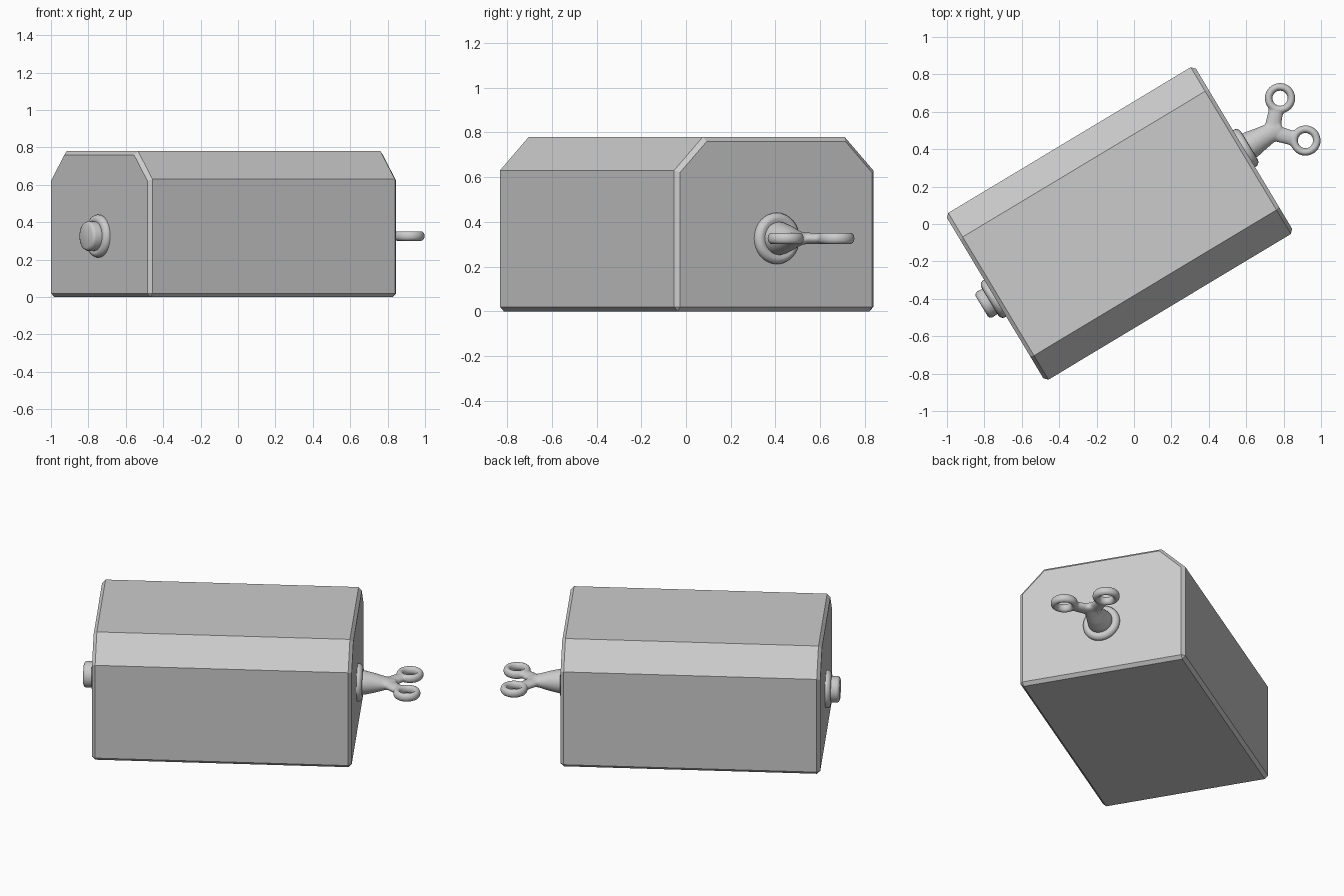
import bpy, bmesh, math
from mathutils import Matrix, Vector

cube = bpy.data.objects.get("Cube")
if cube:
    bpy.data.objects.remove(cube)

grey = bpy.data.materials.new("light_grey")
grey.use_nodes = True
grey.diffuse_color = (0.6, 0.6, 0.6, 1)
grey.node_tree.nodes["Principled BSDF"].inputs["Base Color"].default_value = (0.6, 0.6, 0.6, 1)

# The box lies turned on the ground; parts are built along local x
PLACE = Matrix.Translation((-0.077, 0.003, 0)) @ Matrix.Rotation(math.radians(31), 4, 'Z')
HALF_LEN, HALF_WID, TOP, CHAMFER, EDGE = 0.776, 0.52, 0.78, 0.15, 0.02
AXLE_Z = 0.326


def finish(name, bm, smooth=True):
    bmesh.ops.remove_doubles(bm, verts=bm.verts, dist=0.0001)
    bmesh.ops.recalc_face_normals(bm, faces=bm.faces)
    mesh = bpy.data.meshes.new(name)
    bm.to_mesh(mesh)
    bm.free()
    obj = bpy.data.objects.new(name, mesh)
    bpy.context.collection.objects.link(obj)
    obj.matrix_world = PLACE
    mesh.materials.append(grey)
    if smooth:
        bpy.ops.object.select_all(action='DESELECT')
        obj.select_set(True)
        bpy.context.view_layer.objects.active = obj
        bpy.ops.object.shade_smooth_by_angle(angle=math.radians(45))
    return obj


def loft(bm, rings):
    """Skin a row of equal-sized point rings and cap both ends."""
    loops = [[bm.verts.new(p) for p in ring] for ring in rings]
    n = len(loops[0])
    for a, b in zip(loops, loops[1:]):
        for i in range(n):
            j = (i + 1) % n
            bm.faces.new((a[i], a[j], b[j], b[i]))
    bm.faces.new(loops[0])
    bm.faces.new(loops[-1])


def ellipse(x, y, wide, high, lean=0.0, n=32):
    """Upright ellipse facing +x, turned about z by lean."""
    pts = []
    for i in range(n):
        a = math.tau * i / n
        w = wide * math.cos(a)
        pts.append((x - w * math.sin(lean), y + w * math.cos(lean), AXLE_Z + high * math.sin(a)))
    return pts


def section(x, inset):
    """House-shaped cross-section, shrunk evenly by inset."""
    w, t = HALF_WID - inset, TOP - inset
    c = CHAMFER - inset * (2 - math.sqrt(2))
    cut = EDGE - inset
    half = [(w - cut, inset), (w, EDGE), (w, t - c), (w - c, t)]
    return [(x, y, z) for y, z in half + [(-y, z) for y, z in reversed(half)]]


# Box body with bevelled ends
bm = bmesh.new()
loft(bm, [section(-HALF_LEN, EDGE), section(EDGE - HALF_LEN, 0),
          section(HALF_LEN - EDGE, 0), section(HALF_LEN, EDGE)])
finish("box_body", bm, smooth=False)


def turned(name, side, profile):
    bm = bmesh.new()
    loft(bm, [ellipse(side * (HALF_LEN + d), 0, r, r) for d, r in profile])
    return finish(name, bm)


# Rounded collars on both ends, and the stub of the axle
collar = [(-0.02, 0.112), (0.008, 0.115), (0.02, 0.111), (0.03, 0.1), (0.033, 0.088), (0.028, 0.075)]
turned("key_collar", 1, collar)
turned("stub_collar", -1, collar)
turned("axle_stub", -1, [(0, 0.078), (0.066, 0.08), (0.078, 0.075), (0.084, 0.063)])

# Wind-up key: stem, two arms and two rings fused together
bm = bmesh.new()
loft(bm, [ellipse(x, 0, w, h) for x, w, h in
          [(0.77, 0.078, 0.078), (0.82, 0.074, 0.072), (0.88, 0.062, 0.058),
           (0.93, 0.054, 0.042), (0.97, 0.055, 0.03), (1.0, 0.045, 0.024), (1.012, 0.03, 0.015)]])
for side in (1, -1):
    lean = side * math.radians(52)
    loft(bm, [ellipse(x, side * y, w, h, lean) for x, y, w, h in
              [(0.945, 0.005, 0.035, 0.028), (0.985, 0.04, 0.042, 0.026),
               (1.015, 0.072, 0.04, 0.025), (1.04, 0.095, 0.045, 0.022)]])
    # Ring swept around its own centre
    grid = []
    for i in range(32):
        a = math.tau * i / 32
        out = Vector((math.cos(a), math.sin(a), 0))
        row = []
        for j in range(12):
            b = math.tau * j / 12
            p = Vector((1.08, side * 0.132, AXLE_Z)) + out * (0.061 + 0.021 * math.cos(b))
            p.z += 0.027 * math.sin(b)
            row.append(bm.verts.new(p))
        grid.append(row)
    for i in range(32):
        for j in range(12):
            k, m = (i + 1) % 32, (j + 1) % 12
            bm.faces.new((grid[i][j], grid[k][j], grid[k][m], grid[i][m]))
key = finish("winding_key", bm)
fuse = key.modifiers.new("Fuse", 'REMESH')
fuse.mode = 'VOXEL'
fuse.voxel_size = 0.006
fuse.use_smooth_shade = True
soften = key.modifiers.new("Soften", 'SMOOTH')
soften.factor = 0.5
soften.iterations = 6
